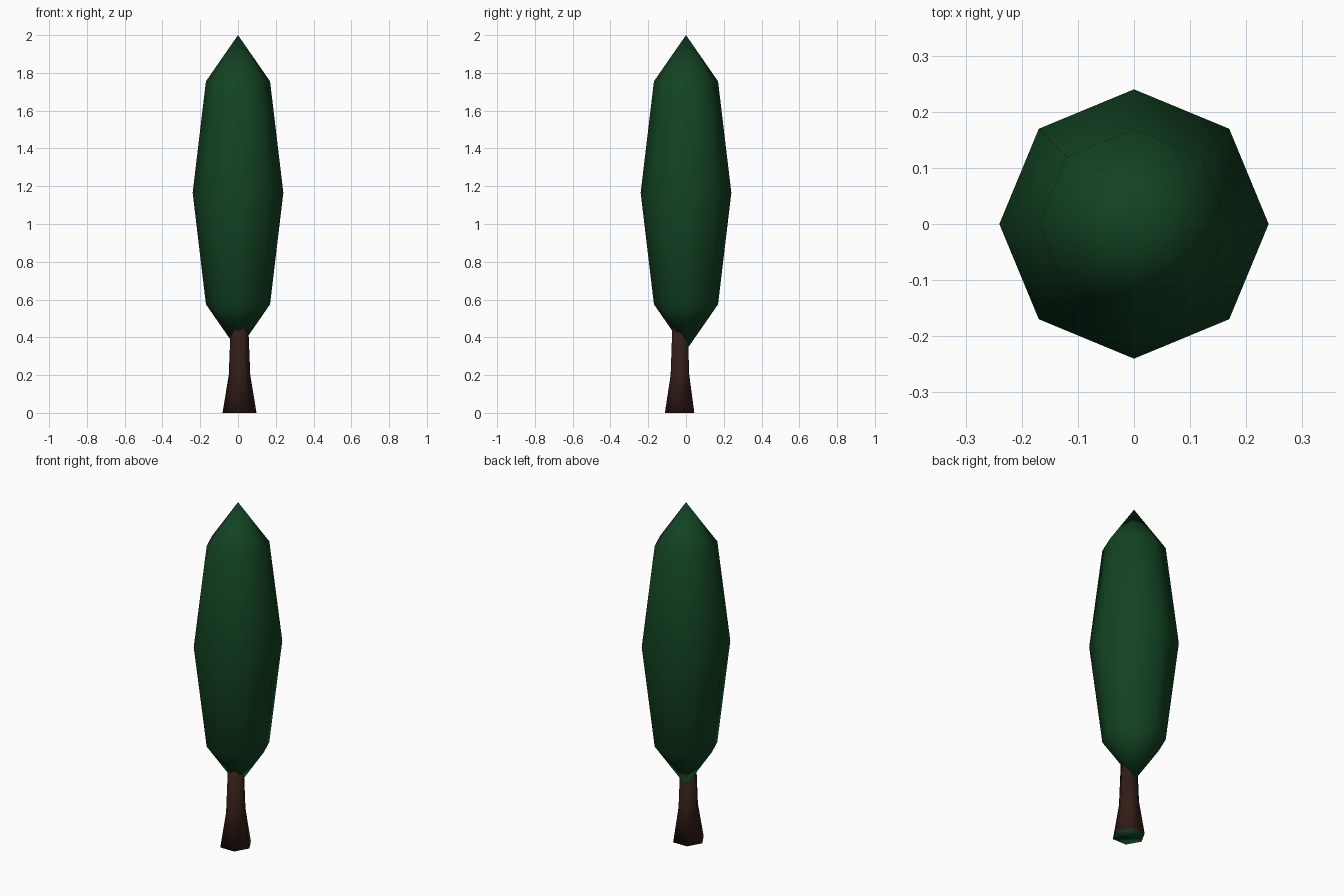
import bpy, bmesh, math
from mathutils import Matrix

if "Cube" in bpy.data.objects:
    bpy.data.objects.remove(bpy.data.objects["Cube"])


def material(name, color):
    m = bpy.data.materials.new(name)
    m.diffuse_color = (*color, 1)
    m.use_nodes = True
    m.node_tree.nodes["Principled BSDF"].inputs["Base Color"].default_value = m.diffuse_color
    return m


def finish(name, bm, mats):
    bmesh.ops.recalc_face_normals(bm, faces=bm.faces)
    for f in bm.faces:
        f.smooth = True
    me = bpy.data.meshes.new(name)
    bm.to_mesh(me)
    bm.free()
    for m in mats:
        me.materials.append(m)
    ob = bpy.data.objects.new(name, me)
    bpy.context.collection.objects.link(ob)
    return ob


green = material("leaf_green", (0.006, 0.056, 0.016))
brown = material("bark_brown", (0.032, 0.012, 0.008))

# Foliage: tall eight-sided low-poly ellipsoid
bm = bmesh.new()
bmesh.ops.create_uvsphere(bm, u_segments=8, v_segments=4, radius=1,
                          matrix=Matrix.Translation((0, 0, 1.165)) @ Matrix.Diagonal((0.24, 0.24, 0.835, 1)))
finish("foliage", bm, [green])

# Trunk: six-sided flared rings (z, radius, centre y), running up into the foliage
bm = bmesh.new()
rings = []
for z, r, cy in [(0, 0.09, -0.034), (0.2, 0.057, -0.032), (0.5, 0.045, -0.032)]:
    rings.append([bm.verts.new((0.008 + r * math.cos(i * math.pi / 3),
                                cy + r * math.sin(i * math.pi / 3), z)) for i in range(6)])
for a, b in zip(rings, rings[1:]):
    for i in range(6):
        j = (i + 1) % 6
        bm.faces.new((a[i], a[j], b[j], b[i]))
# The underside cap is green
bm.faces.new(rings[0][::-1]).material_index = 1
bm.faces.new(rings[-1])
finish("trunk", bm, [brown, green])
